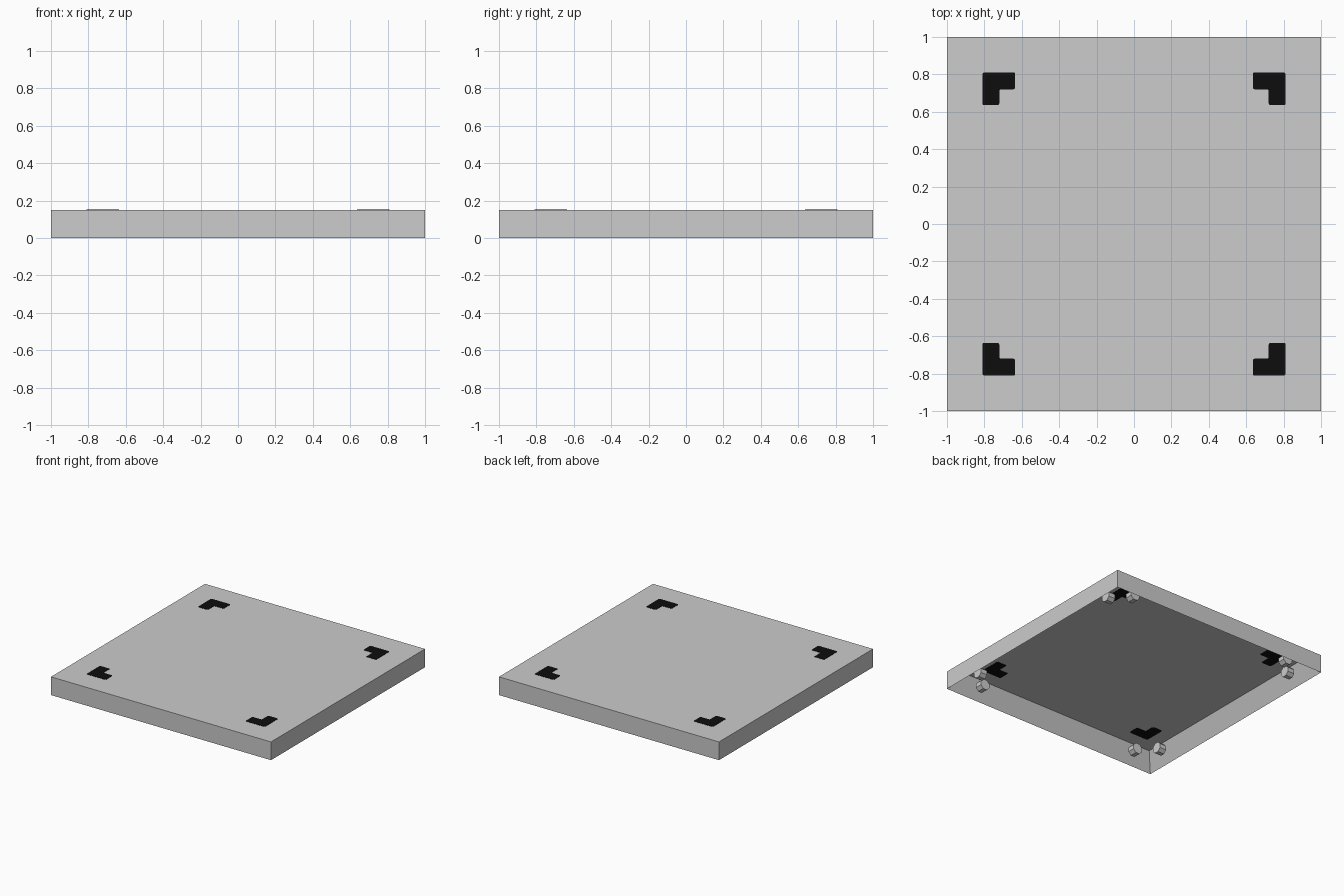
import bpy, bmesh, math
from mathutils import Matrix

if "Cube" in bpy.data.objects:
    bpy.data.objects.remove(bpy.data.objects["Cube"])

def material(name, rgb):
    m = bpy.data.materials.new(name)
    m.diffuse_color = (*rgb, 1)
    m.use_nodes = True
    m.node_tree.nodes["Principled BSDF"].inputs["Base Color"].default_value = m.diffuse_color
    return m

grey = material("light_grey", (0.604, 0.604, 0.604))
black = material("black", (0.004, 0.004, 0.004))

def finish(bm, name, mat):
    bmesh.ops.recalc_face_normals(bm, faces=bm.faces)
    me = bpy.data.meshes.new(name)
    bm.to_mesh(me)
    bm.free()
    me.materials.append(mat)
    ob = bpy.data.objects.new(name, me)
    bpy.context.collection.objects.link(ob)
    return ob

# Tray body: square slab hollowed from below, leaving rim walls and a thin top
WALL, H, TOP = 0.1, 0.15, 0.005
bm = bmesh.new()
bmesh.ops.create_cube(bm, size=1, matrix=Matrix.Translation((0, 0, H / 2)) @ Matrix.Diagonal((2, 2, H, 1)))
bm.normal_update()
under = [f for f in bm.faces if f.normal.z < -0.9]
bmesh.ops.inset_region(bm, faces=under, thickness=WALL)
bmesh.ops.translate(bm, verts=under[0].verts, vec=(0, 0, H - TOP))
finish(bm, "tray_body", grey)

# Corner marks: rounded L plates, seen from above and from below
def corner_mark(name, sx, sy):
    lo, hi, arm, r = 0.635, 0.81, 0.09, 0.01
    outline = [(hi, hi), (lo, hi), (lo, hi - arm), (hi - arm, hi - arm), (hi - arm, lo), (hi, lo)]
    for side, z0, z1 in (("top", H - 0.001, H + 0.002), ("under", H - TOP - 0.002, H - TOP + 0.001)):
        bm = bmesh.new()
        face = bm.faces.new([bm.verts.new((sx * x, sy * y, z0)) for x, y in outline])
        bmesh.ops.bevel(bm, geom=list(bm.verts), offset=r, segments=3, profile=0.5, affect='VERTICES')
        ext = bmesh.ops.extrude_face_region(bm, geom=list(bm.faces))
        vs = [g for g in ext["geom"] if isinstance(g, bmesh.types.BMVert)]
        bmesh.ops.translate(bm, verts=vs, vec=(0, 0, z1 - z0))
        finish(bm, f"corner_mark_{side}_{name}", black)

for sx, xn in ((-1, "left"), (1, "right")):
    for sy, yn in ((-1, "front"), (1, "back")):
        corner_mark(f"{yn}_{xn}", sx, sy)

# Pegs: two short studs on the inside of each wall
for i, wall in enumerate(("front", "right", "back", "left")):
    for s in (-1, 1):
        bm = bmesh.new()
        place = (Matrix.Rotation(i * math.pi / 2, 4, 'Z')
                 @ Matrix.Translation((s * 0.75, -0.88, 0.065))
                 @ Matrix.Rotation(math.pi / 2, 4, 'X')
                 @ Matrix.Rotation(math.pi / 8, 4, 'Z'))
        bmesh.ops.create_cone(bm, cap_ends=True, segments=8, radius1=0.045, radius2=0.045,
                              depth=0.06, matrix=place)
        finish(bm, f"peg_{wall}_{'a' if s < 0 else 'b'}", grey)
